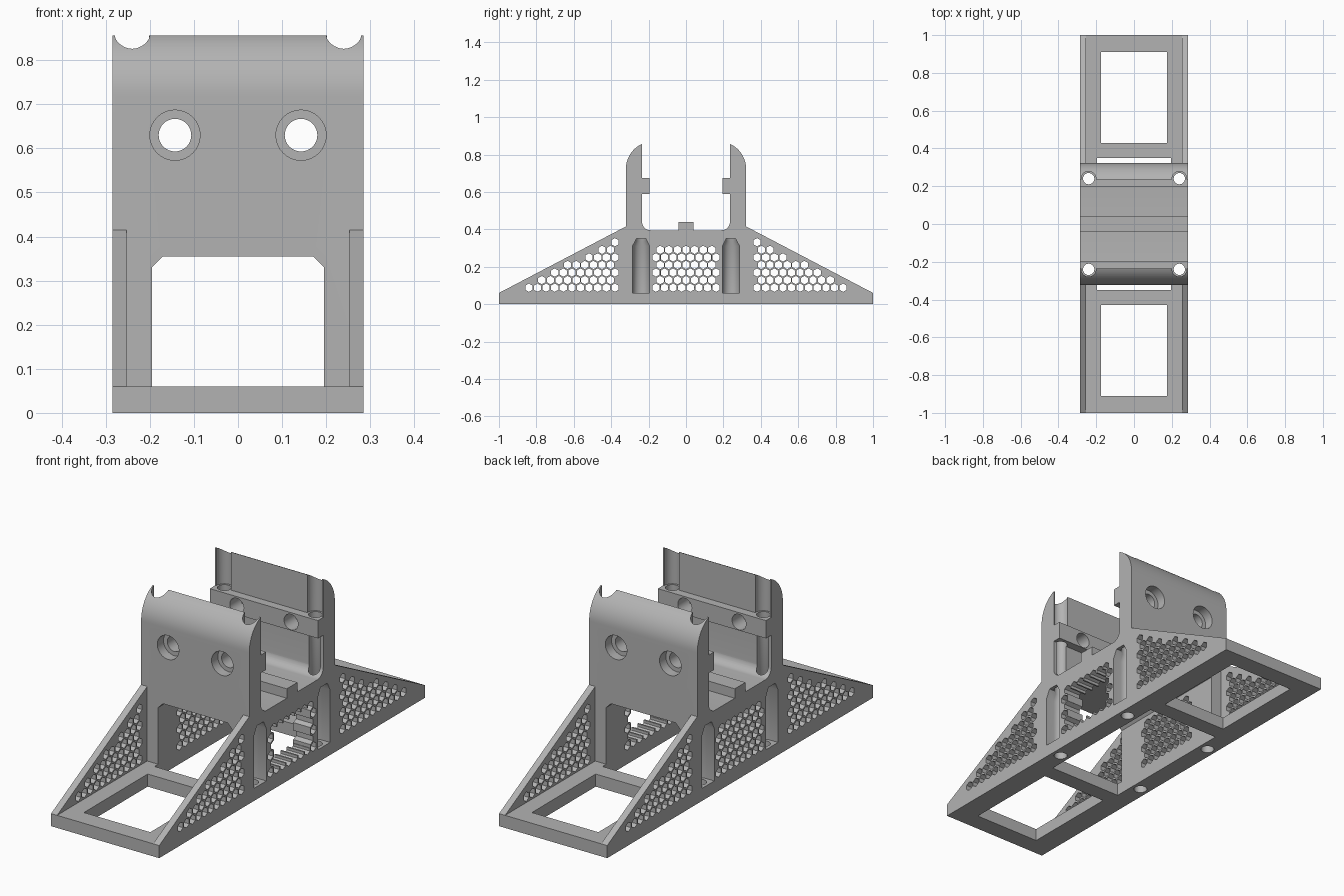
import bpy, bmesh
from math import sin, cos, pi, radians

if "Cube" in bpy.data.objects:
    bpy.data.objects.remove(bpy.data.objects["Cube"], do_unlink=True)

GREY = (0.45, 0.45, 0.45, 1)
mat = bpy.data.materials.new("plain grey")
mat.use_nodes = True
mat.diffuse_color = GREY
mat.node_tree.nodes["Principled BSDF"].inputs["Base Color"].default_value = GREY

W = 0.285          # half width
BASE = 0.06        # base thickness
PITCH, ROW, HEX_R = 0.046, 0.0405, 0.0222


def prisms(name, loops, axis, lo, hi, taper=1, centre=(0, 0)):
    """Extrude closed 2D outlines along an axis, optionally tapering."""
    bm = bmesh.new()

    def place(p, d):
        c = list(p)
        c.insert("xyz".index(axis), d)
        return bm.verts.new(c)

    for loop in loops:
        a = [place(p, lo) for p in loop]
        b = [place([c + (v - c) * taper for v, c in zip(p, centre)], hi) for p in loop]
        n = len(loop)
        bm.faces.new(a)
        bm.faces.new(b)
        for i in range(n):
            bm.faces.new((a[i], a[(i + 1) % n], b[(i + 1) % n], b[i]))
    bmesh.ops.recalc_face_normals(bm, faces=bm.faces)
    me = bpy.data.meshes.new(name)
    bm.to_mesh(me)
    bm.free()
    me.materials.append(mat)
    ob = bpy.data.objects.new(name, me)
    bpy.context.collection.objects.link(ob)
    return ob


def arc(cx, cy, r, a0, a1, n, ry=None):
    ry = ry or r
    return [(cx + r * cos(radians(a0 + (a1 - a0) * i / n)),
             cy + ry * sin(radians(a0 + (a1 - a0) * i / n))) for i in range(n + 1)]


def circle(cx, cy, r, n=32):
    return arc(cx, cy, r, 0, 360, n)[:-1]


def rect(x0, x1, y0, y1):
    return [(x0, y0), (x1, y0), (x1, y1), (x0, y1)]


def hexagon(y, z):
    return arc(y, z, HEX_R, 30, 390, 6)[:-1]


def cut(ob, loops, axis, lo, hi, **kw):
    cutter = prisms("cutter", loops, axis, lo, hi, **kw)
    cutter.hide_render = True
    mod = ob.modifiers.new("cut", "BOOLEAN")
    mod.object, mod.operation, mod.solver = cutter, "DIFFERENCE", "EXACT"
    bpy.context.view_layer.objects.active = ob
    bpy.ops.object.modifier_apply(modifier=mod.name)
    bpy.data.objects.remove(cutter, do_unlink=True)


SIGNS = (-1, 1)
corners = [(sx, sy) for sx in SIGNS for sy in SIGNS]
screw_holes = [circle(sx * 0.24, sy * 0.24, 0.03) for sx, sy in corners]

# Base frame with three windows and four screw holes
base = prisms("base_frame", [rect(-W, W, -1, 1)], "z", 0, BASE)
cut(base, [rect(-0.175, 0.175, 0.43, 0.91), rect(-0.175, 0.175, -0.91, -0.43),
           rect(-0.195, 0.195, -0.35, 0.35)] + screw_holes, "z", -0.1, 0.2)

# Cradle body: U profile with rounded arm tops, inner ledges and floor rail
half = [(0.322, BASE)] + arc(0.18, 0.72, 0.142, 0, 67.2, 14, ry=0.148)
half += [(0.235, 0.675), (0.195, 0.675), (0.195, 0.59), (0.235, 0.59)]
half += arc(0.19, 0.44, 0.045, 0, -90, 8)
half += [(0.04, 0.395), (0.04, 0.44)]
body = prisms("cradle_body", [half + [(-y, z) for y, z in reversed(half)]], "x", -W, W)

# Chamfered tunnel through the body
cut(body, [[(-0.195, 0), (0.195, 0), (0.195, 0.33), (0.17, 0.355),
            (-0.17, 0.355), (-0.195, 0.33)]], "y", -0.5, 0.5)

# Vertical screw channels, wider above the ledges
cut(body, screw_holes, "z", -0.1, 0.7)
cut(body, [circle(sx * 0.24, sy * 0.24, 0.039) for sx, sy in corners], "z", 0.675, 1)

# Side access pockets with tapered roofs
for sx, sy in corners:
    slot = [(sx * x, y) for x, y in
            [(0.35, sy * 0.24 - 0.046)] + arc(0.243, sy * 0.24, 0.046, 270, 90, 16)
            + [(0.35, sy * 0.24 + 0.046)]]
    cut(body, [slot], "z", 0, 0.31)
    cut(body, [slot], "z", 0.31, 0.35, taper=0.55, centre=(sx * 0.243, sy * 0.24))

# Counterbored bolt holes in both arms
cut(body, [circle(sx * 0.143, 0.63, 0.037) for sx in SIGNS], "y", -0.5, 0.5)
for lo, hi in ((-0.5, -0.275), (0.275, 0.5)):
    cut(body, [circle(sx * 0.143, 0.63, 0.057) for sx in SIGNS], "y", lo, hi)

# Honeycomb side walls; the left one is opened out inside its jagged border
comb = []
for k in range(6):
    n = 8 - k % 2
    comb += [hexagon((i - (n - 1) / 2) * PITCH, 0.088 + ROW * k) for i in range(n)]
cut(body, comb, "x", -0.4, -0.1)
cut(body, comb, "x", 0.1, 0.4)
cut(body, [rect(-0.137, 0.137, 0.09, 0.288)], "x", 0.1, 0.4)

# Triangular honeycomb fins
fin_comb = []
for k in range(7):
    for i in range(12):
        y, z = 0.38 + PITCH * (i + k % 2 / 2), 0.088 + ROW * k
        if z + 0.042 < BASE + (1 - y) * 0.522:
            fin_comb.append((y, z))
fins = []
for sx, sy in corners:
    name = ("left" if sx > 0 else "right") + ("_back" if sy > 0 else "_front") + "_fin"
    tri = [(sy * 0.322, BASE), (sy * 1.0, BASE), (sy * 0.322, 0.415)]
    fin = prisms(name, [tri], "x", *sorted((sx * 0.253, sx * W)))
    cut(fin, [hexagon(sy * y, z) for y, z in fin_comb], "x", -0.4, 0.4)
    fins.append(fin)

# Smooth the rounded surfaces, keep edges sharp
bpy.ops.object.select_all(action="DESELECT")
for ob in [base, body] + fins:
    ob.select_set(True)
bpy.context.view_layer.objects.active = body
bpy.ops.object.shade_smooth_by_angle(angle=radians(30))
